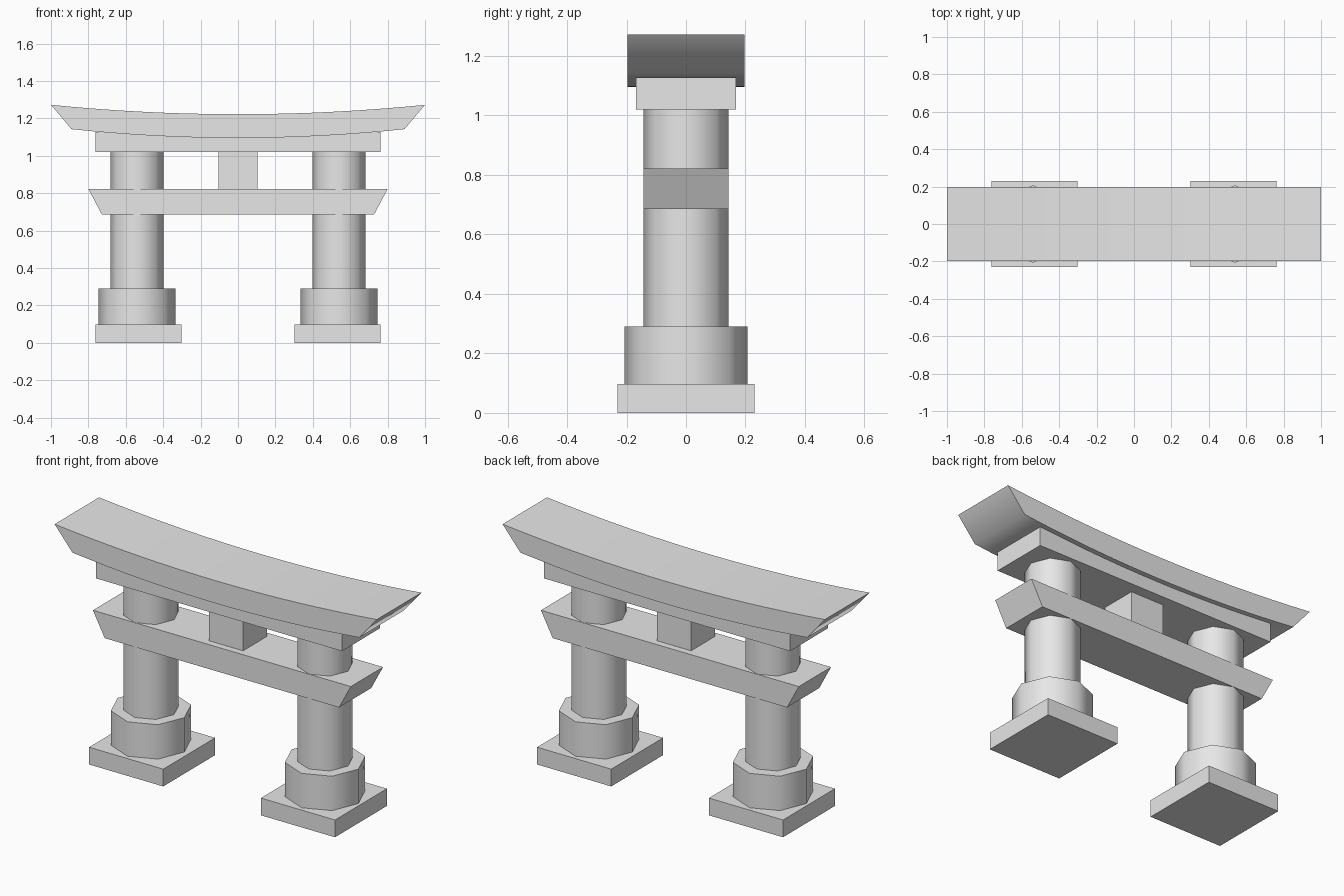
import bpy
import bmesh
import math

cube = bpy.data.objects.get("Cube")
if cube:
    bpy.data.objects.remove(cube, do_unlink=True)

# One plain stone colour
stone = bpy.data.materials.new("light_grey_stone")
stone.use_nodes = True
colour = (0.8, 0.8, 0.8, 1)
stone.diffuse_color = colour
stone.node_tree.nodes["Principled BSDF"].inputs["Base Color"].default_value = colour


def finish(name, bm):
    bmesh.ops.recalc_face_normals(bm, faces=bm.faces)
    mesh = bpy.data.meshes.new(name)
    bm.to_mesh(mesh)
    bm.free()
    mesh.materials.append(stone)
    obj = bpy.data.objects.new(name, mesh)
    bpy.context.collection.objects.link(obj)
    bpy.ops.object.select_all(action="DESELECT")
    obj.select_set(True)
    bpy.context.view_layer.objects.active = obj
    bpy.ops.object.shade_smooth_by_angle(angle=math.radians(50))
    return obj


def box(name, x, half_x, half_y, z0, z1):
    """Upright block between two heights."""
    bm = bmesh.new()
    bmesh.ops.create_cube(bm, size=2)
    for v in bm.verts:
        v.co.x = x + v.co.x * half_x
        v.co.y *= half_y
        v.co.z = z1 if v.co.z > 0 else z0
    return finish(name, bm)


def octagon(name, x, radius, z0, z1):
    """Eight-sided column with corners on the axes."""
    bm = bmesh.new()
    ring = [bm.verts.new((x + radius * math.cos(k * math.pi / 4),
                          radius * math.sin(k * math.pi / 4), z0)) for k in range(8)]
    base = bm.faces.new(ring)
    top = bmesh.ops.extrude_face_region(bm, geom=[base])["geom"]
    for v in top:
        if isinstance(v, bmesh.types.BMVert):
            v.co.z = z1
    if not base.is_valid or len(bm.faces) < 10:
        bm.faces.new(ring)
    return finish(name, bm)


def beam(name, low, high, half_y, segments):
    """Slanted-end beam; low and high are (half length, centre z, end rise)."""
    bm = bmesh.new()
    rows = []
    for i in range(segments + 1):
        t = 2 * i / segments - 1
        rows.append([bm.verts.new((t * half, y, z + rise * t * t))
                     for (half, z, rise), y in ((low, -half_y), (low, half_y),
                                                (high, half_y), (high, -half_y))])
    for a, b in zip(rows, rows[1:]):
        for k in range(4):
            n = (k + 1) % 4
            bm.faces.new((a[k], a[n], b[n], b[k]))
    bm.faces.new(rows[0])
    bm.faces.new(rows[-1])
    return finish(name, bm)


# Legs: square plinth, octagonal footing and column on each side
for side, s in (("left", 1), ("right", -1)):
    box(f"{side}_plinth", s * 0.533, 0.23, 0.23, 0, 0.097)
    octagon(f"{side}_footing", s * 0.54, 0.207, 0.097, 0.29)
    octagon(f"{side}_column", s * 0.54, 0.143, 0.29, 1.02)

# Crossbeams, central strut and curved top
beam("lower_crossbeam", (0.727, 0.685, 0), (0.8, 0.822, 0), 0.143, 1)
box("central_strut", 0, 0.105, 0.105, 0.822, 1.02)
box("upper_crossbeam", 0, 0.763, 0.168, 1.02, 1.128)
beam("curved_top_beam", (0.89, 1.095, 0.047), (1.0, 1.222, 0.05), 0.197, 16)
